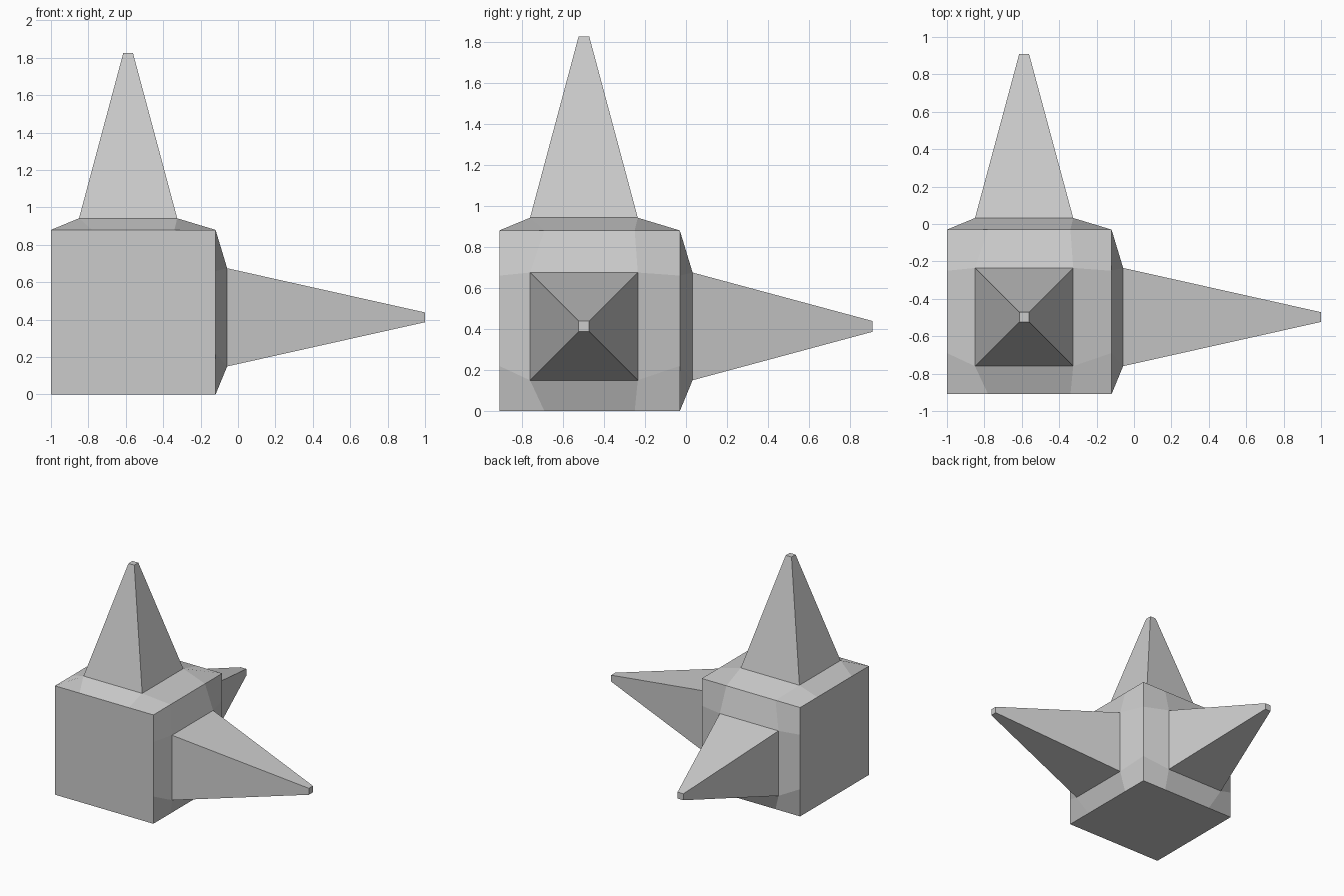
import bpy, bmesh
from mathutils import Vector

if "Cube" in bpy.data.objects:
    bpy.data.objects.remove(bpy.data.objects["Cube"])

SIZE = 0.88                              # cube edge
HALF = SIZE / 2
ORIGIN = Vector((-1.0, -0.91, 0.0))      # lowest corner of the cube
CENTRE = 0.4125                          # spike axis, measured from that corner
BASE_HEIGHT = 0.942                      # raised base of each spike
TIP_HEIGHT = (2.0, 1.82, 1.825)          # spike ends along x, y, z

bm = bmesh.new()

# Cube body, split into a 4 x 4 grid per side
bmesh.ops.create_cube(bm, size=SIZE)
bmesh.ops.translate(bm, verts=bm.verts, vec=(HALF, HALF, HALF))
bmesh.ops.subdivide_edges(bm, edges=bm.edges[:], cuts=3, use_grid_fill=True)


def place(verts, axis, centre, scale, height):
    """Scale a loop of vertices about the spike axis and set its height."""
    for v in verts:
        for i in range(3):
            if i == axis:
                v.co[i] = height
            else:
                v.co[i] = CENTRE + (v.co[i] - centre) * scale


# One raised base and tapering spike on the +x, +y and +z sides
for axis in range(3):
    others = [i for i in range(3) if i != axis]
    middle = []
    for f in bm.faces:
        c = f.calc_center_median()
        if abs(c[axis] - SIZE) < 1e-4 and all(abs(c[i] - HALF) < HALF / 2 for i in others):
            middle.append(f)
    base = bmesh.ops.dissolve_faces(bm, faces=middle, use_verts=False)["region"][0]
    for v in [v for v in bm.verts if not v.link_edges]:
        bm.verts.remove(v)
    place(base.verts, axis, HALF, 0.525 / HALF, BASE_HEIGHT)
    tip = bmesh.ops.extrude_discrete_faces(bm, faces=[base])["faces"][0]
    place(tip.verts, axis, CENTRE, 0.052 / 0.525, TIP_HEIGHT[axis])

bmesh.ops.translate(bm, verts=bm.verts, vec=ORIGIN)
bmesh.ops.recalc_face_normals(bm, faces=bm.faces)
mesh = bpy.data.meshes.new("spiked_cube")
bm.to_mesh(mesh)
bm.free()
bpy.context.collection.objects.link(bpy.data.objects.new("spiked_cube", mesh))
